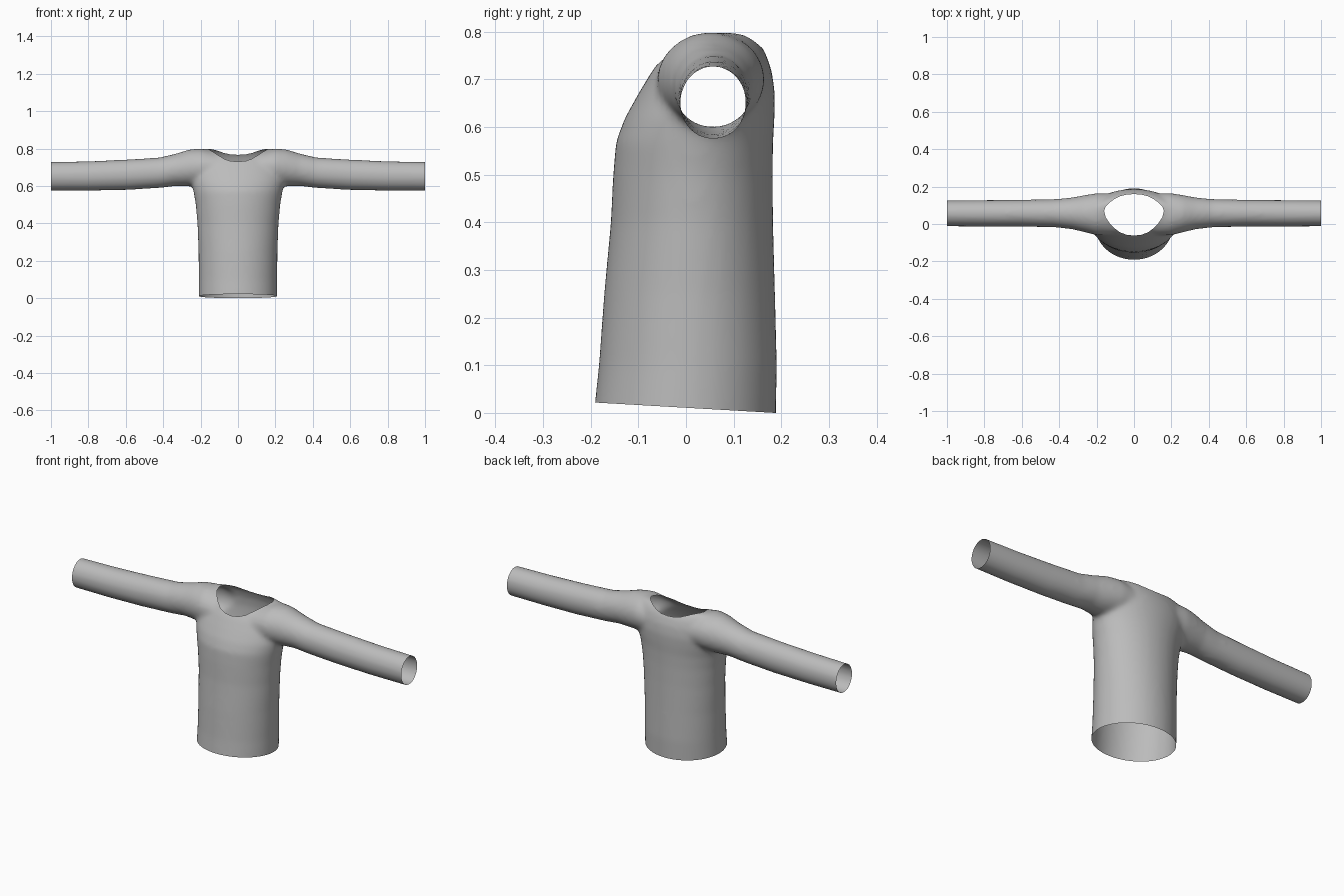
import bpy, bmesh, math
from mathutils import Vector

cube = bpy.data.objects.get("Cube")
if cube:
    bpy.data.objects.remove(cube, do_unlink=True)

fabric = bpy.data.materials.new("grey fabric")
fabric.use_nodes = True
GREY = (0.5, 0.5, 0.5, 1)
fabric.diffuse_color = GREY
fabric.node_tree.nodes["Principled BSDF"].inputs["Base Color"].default_value = GREY

SIDES = 48


def loft(bm, rings):
    """Closed skin through a list of rings of points."""
    rows = [[bm.verts.new(p) for p in ring] for ring in rings]
    for a, b in zip(rows, rows[1:]):
        for i in range(SIDES):
            j = (i + 1) % SIDES
            bm.faces.new((a[i], a[j], b[j], b[i]))
    bm.faces.new(rows[0][::-1])
    bm.faces.new(rows[-1])


def oval(lo_a, hi_a, lo_b, hi_b):
    """Points of an ellipse that fills a box."""
    for i in range(SIDES):
        t = math.tau * i / SIDES
        yield ((lo_a + hi_a) / 2 + (hi_a - lo_a) / 2 * math.cos(t),
               (lo_b + hi_b) / 2 + (hi_b - lo_b) / 2 * math.sin(t))


# Body sections: height, half width, front, back
body = [(-0.06, .211, -.2, .188), (.1, .21, -.183, .191), (.25, .211, -.172, .187),
        (.4, .217, -.158, .183), (.5, .226, -.153, .182), (.57, .238, -.147, .183),
        (.62, .25, -.128, .186), (.67, .255, -.1, .187), (.72, .25, -.07, .18),
        (.76, .235, -.038, .165), (.785, .215, 0, .147), (.798, .19, .04, .125)]
# Sleeve sections: distance from the middle, front, back, bottom, top
sleeve = [(0, -.05, .16, .62, .75), (.12, -.06, .165, .61, .785),
          (.2, -.06, .165, .6, .8), (.26, -.045, .155, .598, .795),
          (.33, -.028, .142, .6, .773), (.42, -.018, .133, .589, .752),
          (.6, -.014, .13, .578, .741), (.8, -.014, .128, .574, .732),
          (1.06, -.012, .126, .574, .727)]

bm = bmesh.new()
loft(bm, [[(x, y, z) for x, y in oval(-w, w, f, b)] for z, w, f, b in body])
both = [(-s[0], *s[1:]) for s in sleeve[:0:-1]] + sleeve
loft(bm, [[(x, y, z) for y, z in oval(f, b, lo, hi)] for x, f, b, lo, hi in both])
bmesh.ops.recalc_face_normals(bm, faces=bm.faces)
mesh = bpy.data.meshes.new("sweater")
bm.to_mesh(mesh)
bm.free()
shirt = bpy.data.objects.new("sweater", mesh)
bpy.context.collection.objects.link(shirt)

# Melt the body and sleeves into one skin
remesh = shirt.modifiers.new("blend", "REMESH")
remesh.mode = "VOXEL"
remesh.voxel_size = 0.011
relax = shirt.modifiers.new("relax", "SMOOTH")
relax.factor = 0.5
relax.iterations = 10
deps = bpy.context.evaluated_depsgraph_get()
skin = bpy.data.meshes.new_from_object(shirt.evaluated_get(deps))
shirt.modifiers.clear()
shirt.data = skin
bpy.data.meshes.remove(mesh)
skin.name = "sweater"

bm = bmesh.new()
bm.from_mesh(skin)


def cut(faces, point, normal, clear):
    geom = set(faces)
    for f in faces:
        geom.update(f.edges)
        geom.update(f.verts)
    bmesh.ops.bisect_plane(bm, geom=list(geom), dist=1e-5, plane_co=point,
                           plane_no=normal, clear_outer=clear)


# Open the cuffs and the hem
for side in (-1, 1):
    cut(bm.faces[:], (side, 0, 0), (side, 0, 0), True)
cut(bm.faces[:], (0, .187, 0), (0, -.022, -.382), True)

# Open the neck along a lens-shaped outline
WIDTH, MID, FRONT, BACK = .16, .07, -.062, .16
outline = []
for i in range(24):
    t = math.tau * i / 24
    depth = BACK - MID if math.sin(t) > 0 else MID - FRONT
    outline.append(Vector((WIDTH * math.cos(t) * (1 - .08 * math.sin(2 * t) ** 2),
                           MID + depth * math.sin(t), 0)))
planes = []
for a, b in zip(outline, outline[1:] + outline[:1]):
    d = b - a
    planes.append(((a + b) / 2, Vector((d.y, -d.x, 0)).normalized(), d.length))


def over_neck(p):
    inside = False
    for a, b in zip(outline, outline[1:] + outline[:1]):
        if (a.y > p.y) != (b.y > p.y):
            if p.x < a.x + (p.y - a.y) * (b.x - a.x) / (b.y - a.y):
                inside = not inside
    return inside and p.z > .66


for point, normal, length in planes:
    near = [f for f in bm.faces if f.calc_center_median().z > .66
            and (f.calc_center_median().xy - point.xy).length < length / 2 + .02]
    cut(near, point, normal, False)
bmesh.ops.delete(bm, geom=[f for f in bm.faces if over_neck(f.calc_center_median())],
                 context="FACES")
bm.to_mesh(skin)
bm.free()

skin.materials.clear()
skin.materials.append(fabric)
bpy.context.view_layer.objects.active = shirt
shirt.select_set(True)
bpy.ops.object.shade_smooth_by_angle(angle=math.radians(60))
